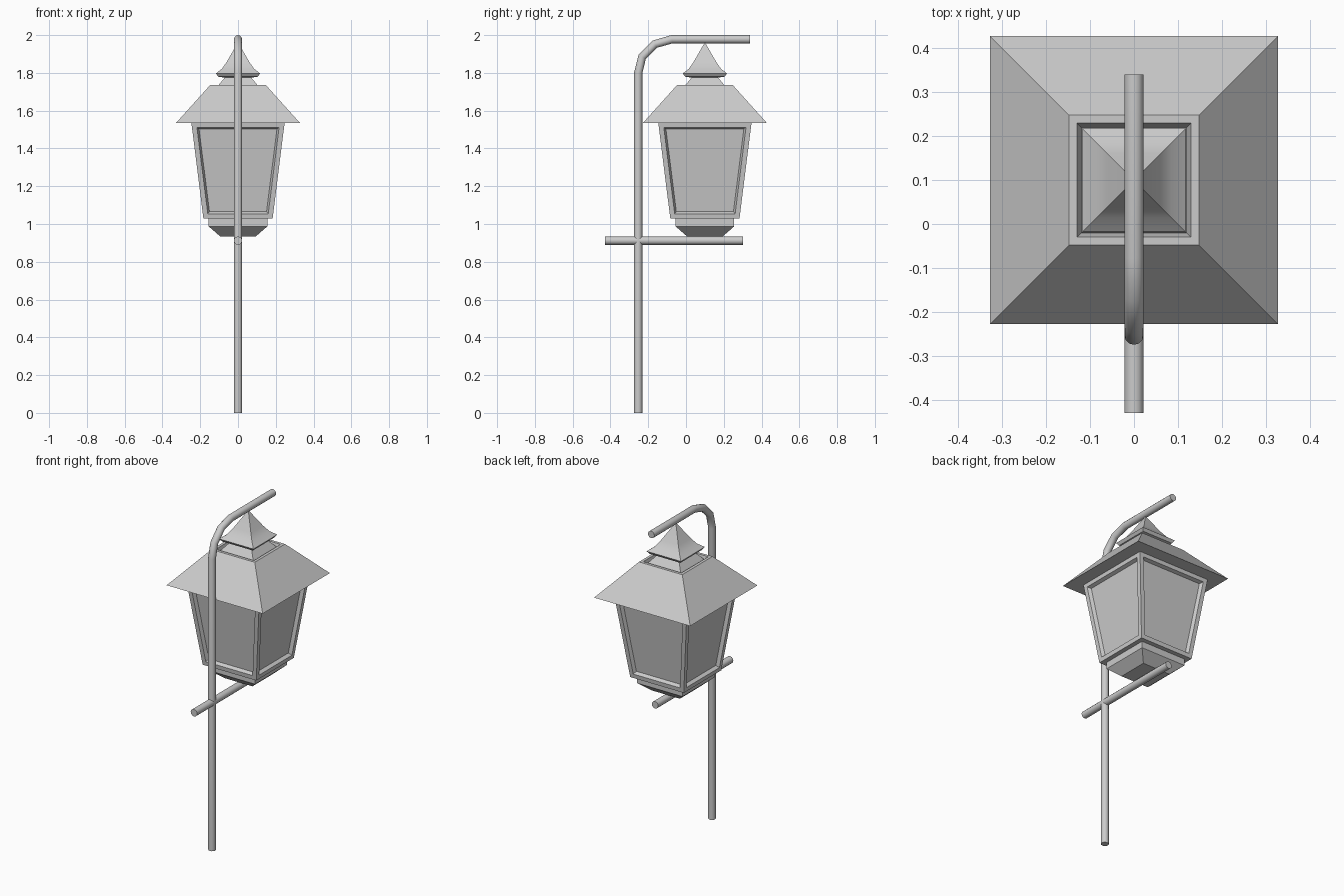
import bpy, bmesh, math

cube = bpy.data.objects.get("Cube")
if cube:
    bpy.data.objects.remove(cube, do_unlink=True)

LANTERN_Y = 0.1

metal = bpy.data.materials.new("light_grey_metal")
metal.use_nodes = True
GREY = (0.6, 0.6, 0.6, 1)
metal.diffuse_color = GREY
metal.node_tree.nodes["Principled BSDF"].inputs["Base Color"].default_value = GREY


def smooth(obj, angle):
    bpy.ops.object.select_all(action="DESELECT")
    obj.select_set(True)
    bpy.context.view_layer.objects.active = obj
    bpy.ops.object.shade_smooth_by_angle(angle=math.radians(angle))


def square_loft(name, profile, closed=False, inset=None):
    """Stack square rings given as (half width, height) into a solid."""
    bm = bmesh.new()
    rings = []
    for half, z in profile:
        corners = [(-1, -1), (1, -1), (1, 1), (-1, 1)]
        if half == 0:
            rings.append([bm.verts.new((0, LANTERN_Y, z))] * 4)
        else:
            rings.append([bm.verts.new((half * x, LANTERN_Y + half * y, z)) for x, y in corners])
    pairs = list(zip(rings, rings[1:]))
    if closed:
        pairs.append((rings[-1], rings[0]))
    sides = []
    for low, high in pairs:
        for i in range(4):
            j = (i + 1) % 4
            loop = [low[i], low[j], high[j], high[i]]
            sides.append(bm.faces.new(list(dict.fromkeys(loop))))
    if not closed:
        for ring in (rings[0], rings[-1]):
            if ring[0] is not ring[1]:
                bm.faces.new(ring)
    bmesh.ops.recalc_face_normals(bm, faces=bm.faces[:])
    # Recessed panes
    if inset:
        for thickness, depth in inset:
            bmesh.ops.inset_individual(bm, faces=sides, thickness=thickness,
                                       depth=depth, use_even_offset=True)
    mesh = bpy.data.meshes.new(name)
    bm.to_mesh(mesh)
    bm.free()
    mesh.materials.append(metal)
    obj = bpy.data.objects.new(name, mesh)
    bpy.context.collection.objects.link(obj)
    return obj


def pipe(name, points, radius=0.022):
    """Round bar along points given as (y, z)."""
    curve = bpy.data.curves.new(name, "CURVE")
    curve.dimensions = "3D"
    curve.bevel_depth = radius
    curve.bevel_resolution = 4
    curve.use_fill_caps = True
    spline = curve.splines.new("POLY")
    spline.points.add(len(points) - 1)
    for p, (y, z) in zip(spline.points, points):
        p.co = (0, y, z, 1)
    curve.materials.append(metal)
    obj = bpy.data.objects.new(name, curve)
    bpy.context.collection.objects.link(obj)
    bpy.ops.object.select_all(action="DESELECT")
    obj.select_set(True)
    bpy.context.view_layer.objects.active = obj
    bpy.ops.object.convert(target="MESH")
    smooth(bpy.context.object, 40)


# Post with bent top arm, and the cross bar under the lantern
pipe("post", [(-0.253, 0), (-0.253, 1.8), (-0.232, 1.885), (-0.165, 1.952),
              (-0.075, 1.978), (0.34, 1.978)])
pipe("cross_bar", [(-0.43, 0.912), (0.302, 0.912)])

# Base under the lantern body
square_loft("lantern_base", [(0.095, 0.935), (0.155, 0.987), (0.155, 1.035)])

# Tapered body with framed, recessed panes
square_loft("lantern_body", [(0.183, 1.028), (0.247, 1.537)],
            inset=[(0.026, 0), (0.01, -0.02)])

# Roof skirt with an open, rimmed top
square_loft("roof", [(0.328, 1.535), (0.148, 1.735), (0.13, 1.735),
                     (0.12, 1.7), (0.12, 1.535)], closed=True)

# Finial: flared neck, eave and concave spire
finial = square_loft("finial", [(0.12, 1.7), (0.12, 1.715), (0.07, 1.775), (0.105, 1.78),
                                (0.117, 1.797), (0.085, 1.822), (0.06, 1.858), (0.0, 1.962)])
smooth(finial, 30)
